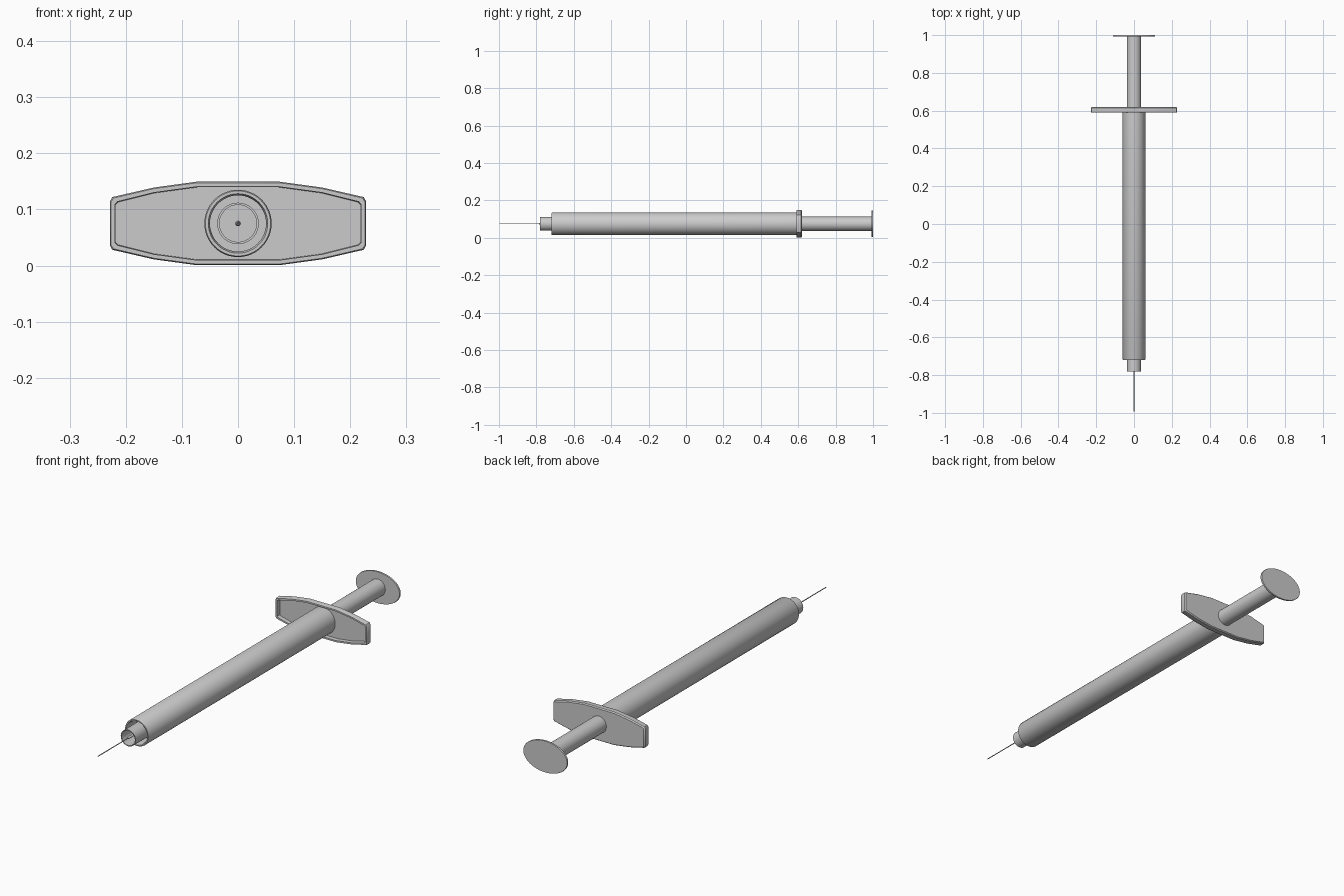
import bpy, bmesh, math

if "Cube" in bpy.data.objects:
    bpy.data.objects.remove(bpy.data.objects["Cube"])

CZ = 0.075  # height of the syringe axis

mat = bpy.data.materials.new("light grey plastic")
mat.diffuse_color = (0.6, 0.6, 0.6, 1)
mat.use_nodes = True
mat.node_tree.nodes["Principled BSDF"].inputs["Base Color"].default_value = mat.diffuse_color


def finish(name, bm):
    bmesh.ops.recalc_face_normals(bm, faces=bm.faces)
    me = bpy.data.meshes.new(name)
    bm.to_mesh(me)
    bm.free()
    me.materials.append(mat)
    ob = bpy.data.objects.new(name, me)
    bpy.context.collection.objects.link(ob)
    bpy.ops.object.select_all(action='DESELECT')
    ob.select_set(True)
    bpy.context.view_layer.objects.active = ob
    bpy.ops.object.shade_smooth_by_angle(angle=math.radians(35))
    return ob


def lathe(name, profile, n=48, sx=1.0, sz=1.0):
    """Revolve (radius, y) points about the syringe axis."""
    bm = bmesh.new()
    rings = []
    for r, y in profile:
        if r == 0:
            rings.append([bm.verts.new((0, y, CZ))] * n)
        else:
            rings.append([bm.verts.new((sx * r * math.cos(2 * math.pi * i / n), y,
                                        CZ + sz * r * math.sin(2 * math.pi * i / n)))
                          for i in range(n)])
    for a, b in zip(rings, rings[1:]):
        for i in range(n):
            j = (i + 1) % n
            vs = list(dict.fromkeys((a[i], a[j], b[j], b[i])))
            bm.faces.new(vs)
    return finish(name, bm)


# barrel: tube with an open recessed front end
lathe("barrel", [(0, -0.65), (0.05, -0.65), (0.05, -0.71), (0.053, -0.72), (0.058, -0.72),
                 (0.06, -0.716), (0.06, 0.605), (0, 0.605)])

# nozzle collar: hollow tip inside the barrel mouth
lathe("nozzle", [(0, -0.66), (0.033, -0.66), (0.033, -0.78), (0.037, -0.78),
                 (0.037, -0.65), (0, -0.65)])

# needle with its small hub
lathe("needle_hub", [(0, -0.785), (0.003, -0.785), (0.005, -0.77), (0.005, -0.65), (0, -0.65)], 16)
lathe("needle", [(0, -1.0), (0.002, -0.99), (0.002, -0.65), (0, -0.65)], 12)

# plunger rod and oval thumb rest
lathe("plunger_rod", [(0, 0.60), (0.038, 0.60), (0.038, 0.994), (0, 0.994)])
lathe("thumb_rest", [(0, 0.992), (0.99, 0.992), (1, 0.994), (1, 0.998), (0.99, 1.0), (0, 1.0)],
      64, 0.11, 0.071)


# finger flange: outline rings from the back face, round the rim, into the front recess
def outline(inset, y):
    q = [(0.228 - inset, 0.040 - inset * 0.6), (0.224 - inset, 0.047 - inset * 0.9),
         (0.15, 0.064 - inset), (0.073, 0.0745 - inset)]
    pts = q + [(-x, z) for x, z in reversed(q)]
    pts += [(-x, -z) for x, z in pts]
    return [(x, y, CZ + z) for x, z in pts]


bm = bmesh.new()
levels = [(0.004, 0.62), (0, 0.615), (0, 0.595), (0.002, 0.59), (0.009, 0.59), (0.01, 0.608)]
rings = [[bm.verts.new(p) for p in outline(*lv)] for lv in levels]
for a, b in zip(rings, rings[1:]):
    for i in range(len(a)):
        j = (i + 1) % len(a)
        bm.faces.new((a[i], a[j], b[j], b[i]))
bm.faces.new(rings[0])
bm.faces.new(rings[-1])
finish("finger_flange", bm)
